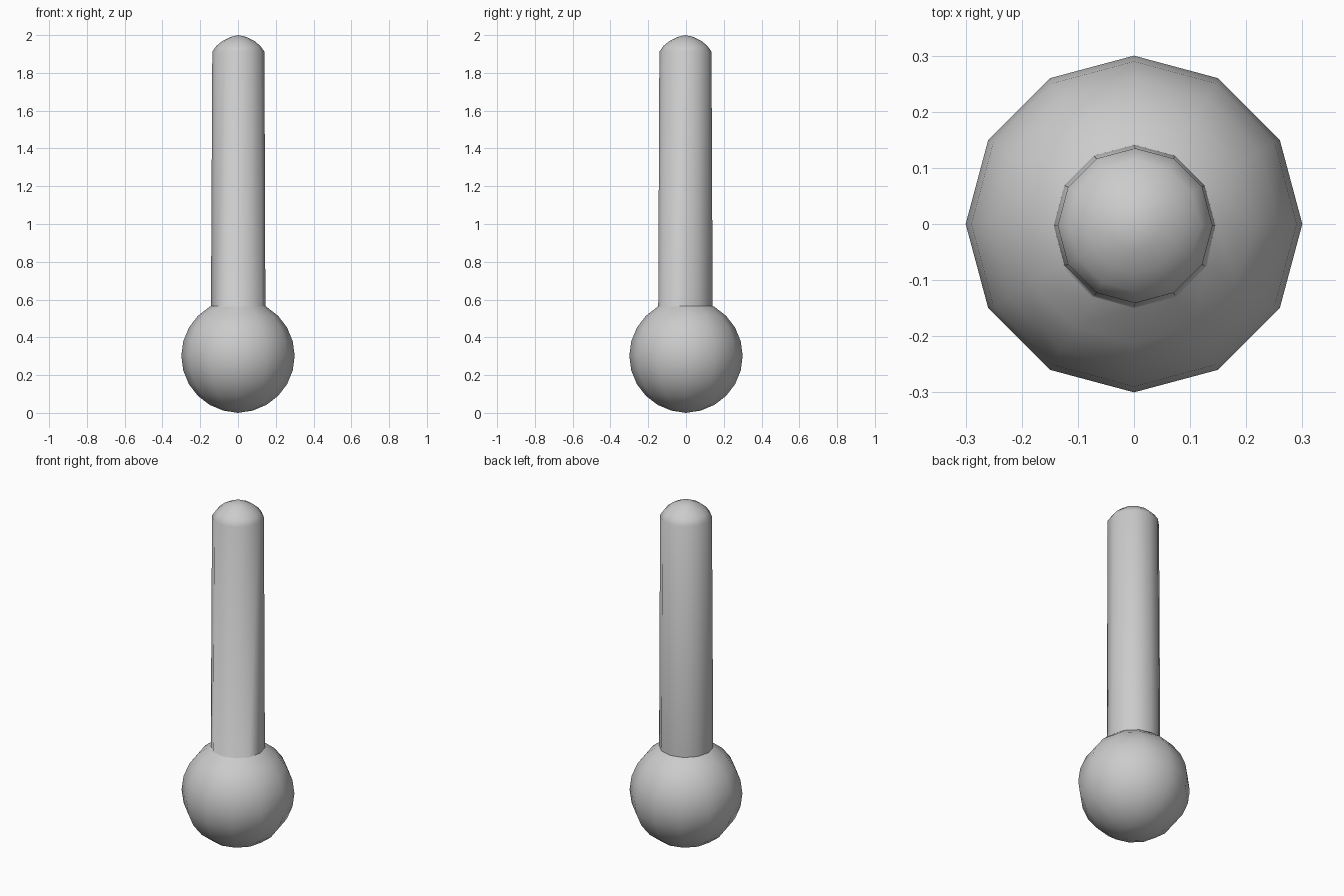
import bpy, bmesh
from math import sin, cos, pi, radians

if "Cube" in bpy.data.objects:
    bpy.data.objects.remove(bpy.data.objects["Cube"])

SIDES = 12
R, CZ = 0.30, 0.302

# Each ring: (radius, z, x offset, y offset)
rings = []
# Round bulb, 15 degree rings up to the neck
for deg in range(15, 151, 15):
    a = radians(deg)
    rings.append((R * sin(a), CZ - R * cos(a), 0, 0))
# Slightly tapering stem, leaning very little
rings += [(0.144, 0.565, 0.001, -0.003), (0.138, 1.912, 0.002, -0.003)]
# Domed tip
rings += [(0.117, 1.942, 0.002, -0.003), (0.085, 1.969, 0.002, -0.003), (0.043, 1.99, 0.002, -0.003)]

bm = bmesh.new()
loops = []
for r, z, ox, oy in rings:
    loops.append([bm.verts.new((ox + r * cos(2 * pi * i / SIDES),
                                oy + r * sin(2 * pi * i / SIDES), z)) for i in range(SIDES)])
bottom = bm.verts.new((0, 0, 0))
top = bm.verts.new((0.002, -0.003, 2.0))
for i in range(SIDES):
    j = (i + 1) % SIDES
    for lo, hi in zip(loops, loops[1:]):
        bm.faces.new((lo[i], lo[j], hi[j], hi[i]))
    bm.faces.new((bottom, loops[0][j], loops[0][i]))
    bm.faces.new((top, loops[-1][i], loops[-1][j]))

mesh = bpy.data.meshes.new("bulb_and_stem")
bm.to_mesh(mesh)
bm.free()
obj = bpy.data.objects.new("bulb_and_stem", mesh)
bpy.context.collection.objects.link(obj)
bpy.context.view_layer.objects.active = obj
obj.select_set(True)
bpy.ops.object.shade_smooth_by_angle(angle=radians(50))
